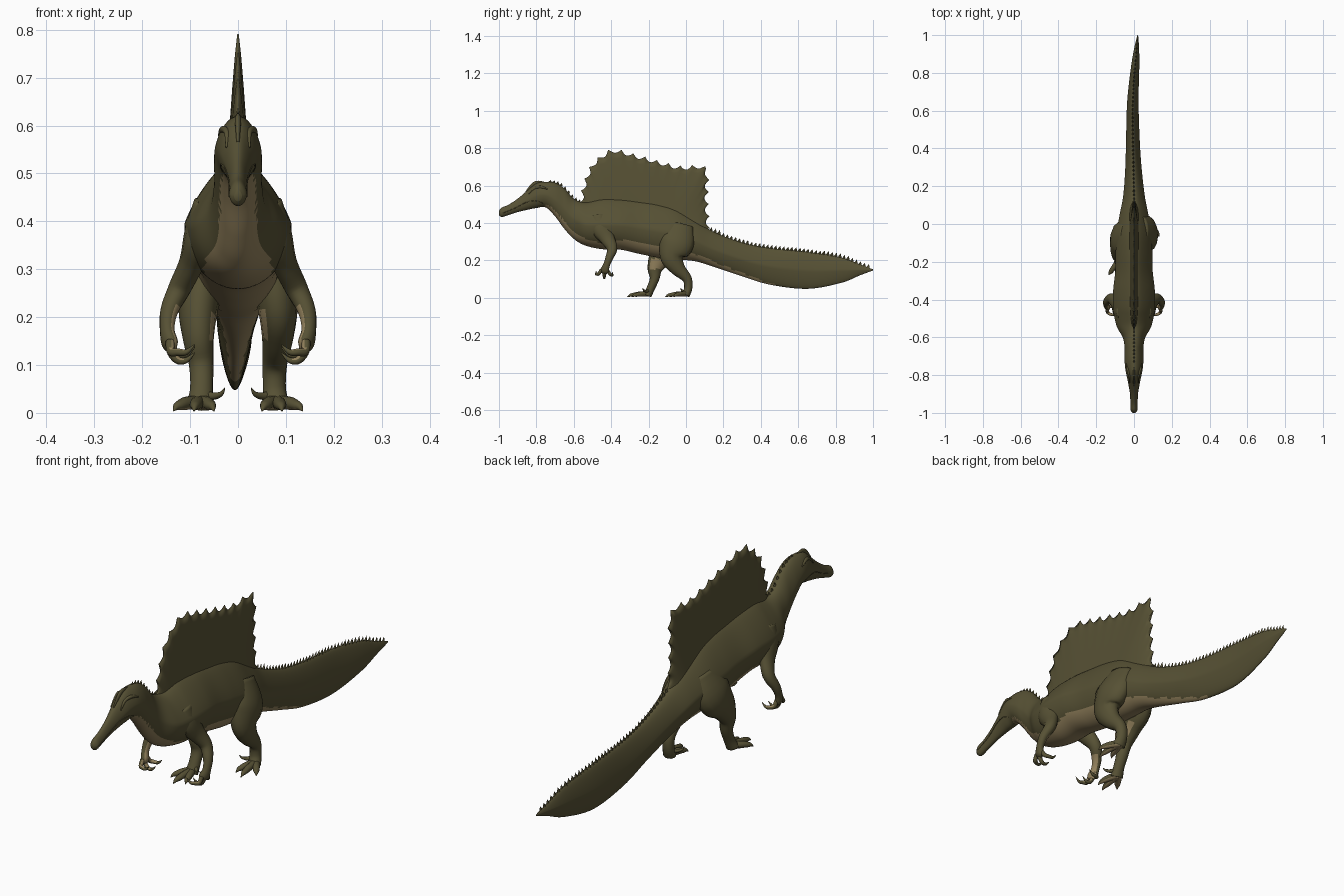
import bpy, math
from mathutils import Vector

if "Cube" in bpy.data.objects:
    bpy.data.objects.remove(bpy.data.objects["Cube"])


def material(name, rgb):
    m = bpy.data.materials.new(name)
    m.use_nodes = True
    m.diffuse_color = (*rgb, 1)
    m.node_tree.nodes["Principled BSDF"].inputs["Base Color"].default_value = (*rgb, 1)
    return m


OLIVE = material("olive_skin", (0.095, 0.083, 0.035))
TAN = material("tan_belly", (0.29, 0.22, 0.108))


def build(name, verts, faces, mats, rule=None, smooth=True):
    me = bpy.data.meshes.new(name)
    me.from_pydata([tuple(v) for v in verts], [], faces)
    for m in mats:
        me.materials.append(m)
    for p in me.polygons:
        p.use_smooth = smooth
        if rule and rule(p.center, p.normal):
            p.material_index = 1
    ob = bpy.data.objects.new(name, me)
    bpy.context.collection.objects.link(ob)


def loft(name, rings, mats, rule=None):
    n = len(rings[0])
    verts = [v for r in rings for v in r]
    faces = [(i * n + j, i * n + (j + 1) % n, (i + 1) * n + (j + 1) % n, (i + 1) * n + j)
             for i in range(len(rings) - 1) for j in range(n)]
    faces += [tuple(reversed(range(n))), tuple(range(len(verts) - n, len(verts)))]
    build(name, verts, faces, mats, rule)


def spline(points, steps):
    """Catmull-Rom interpolation of tuples of any length."""
    pts = [points[0], *points, points[-1]]
    out = []
    for p, q, r, s in zip(pts, pts[1:], pts[2:], pts[3:]):
        for k in range(steps):
            t = k / steps
            out.append(tuple(b + .5 * t * (c - a + t * (2*a - 5*b + 4*c - d + t * (3*(b - c) + d - a)))
                             for a, b, c, d in zip(p, q, r, s)))
    return out + [tuple(points[-1])]


def lerp_table(table, x):
    for (a, u), (b, v) in zip(table, table[1:]):
        if x <= b:
            return u + (v - u) * max(0, x - a) / (b - a)
    return table[-1][1]


def tube(name, points, mats=(OLIVE,), rule=None, steps=5, n=14):
    """Round limb through (x, y, z, radius across, radius along)."""
    rows = spline(points, steps)
    pos = [Vector(r[:3]) for r in rows]
    side, rings = Vector((1, 0, 0)), []
    for i, row in enumerate(rows):
        t = (pos[min(i + 1, len(pos) - 1)] - pos[max(i - 1, 0)]).normalized()
        side = (side - t * side.dot(t)).normalized()
        up = t.cross(side)
        ra, rb = max(row[3], .001), max(row[4], .001)
        rings.append([pos[i] + side * ra * math.cos(a) + up * rb * math.sin(a)
                      for a in (math.tau * k / n for k in range(n))])
    loft(name, rings, mats, rule)


# Body from snout to tail tip: y, centre x, top z, bottom z, half width
BODY = spline([
    (-1, 0, .465, .442, .008), (-.985, 0, .482, .432, .018), (-.95, 0, .497, .442, .018),
    (-.9, 0, .53, .458, .02), (-.85, 0, .572, .47, .028), (-.8, 0, .612, .48, .04),
    (-.75, 0, .62, .483, .048), (-.7, 0, .615, .435, .05), (-.65, 0, .585, .368, .05),
    (-.6, 0, .53, .315, .06), (-.54, 0, .51, .28, .092), (-.45, 0, .53, .26, .11),
    (-.35, 0, .53, .257, .11), (-.25, 0, .52, .235, .099), (-.15, 0, .505, .215, .097),
    (-.05, 0, .475, .205, .092), (.05, 0, .415, .195, .076), (.15, 0, .352, .165, .057),
    (.3, -.003, .295, .115, .043), (.45, -.006, .265, .07, .036), (.65, -.006, .245, .048, .03),
    (.83, .006, .215, .08, .022), (.93, .014, .178, .12, .013), (1, .02, .152, .146, .002)], 8)
TOP_PINCH = [(-.6, .2), (-.48, .42), (0, .42), (.15, .3)]
LOW_PINCH = [(.05, 0), (.3, .3)]


def body_at(y):
    return min(BODY, key=lambda r: abs(r[0] - y))


def body_width(row, s):
    pinch = abs(s) * lerp_table(TOP_PINCH if s > 0 else LOW_PINCH, row[0])
    return row[4] * math.sqrt(max(0, 1 - s * s)) * (1 - pinch)


def body_ring(row, n=72):
    y, cx, top, bot, w = row
    ring = []
    for k in range(n):
        a = -math.tau * k / n
        s = math.sin(a)
        x = math.copysign(body_width(row, s), math.cos(a))
        ring.append((cx + x, y, (top + bot) / 2 + s * (top - bot) / 2))
    return ring


BELLY = [(-.77, -1.1), (-.74, -.72), (-.65, -.62), (-.55, -.66), (-.45, -.76), (-.38, -.68),
         (-.3, -.57), (-.1, -.6), (.15, -.7), (.46, -.93), (.5, -1.1)]


def is_belly(c, normal):
    row = body_at(c.y)
    s = (2 * c.z - row[2] - row[3]) / (row[2] - row[3])
    return s < lerp_table(BELLY, c.y)


loft("body", [body_ring(r) for r in BODY], (OLIVE, TAN), is_belly)

# Back sail: jagged outline joined to a thick base
EDGE = [(-.565, .44), (-.55, .57), (-.51, .69), (-.46, .745), (-.39, .785), (-.28, .76),
        (-.166, .728), (-.03, .695), (.07, .7), (.11, .67), (.108, .53), (.118, .37)]
SCALLOPS, PER, LAYERS = 19, 8, 12
fine = [Vector(p) for p in spline(EDGE, 12)]
dist = [0]
for a, b in zip(fine, fine[1:]):
    dist.append(dist[-1] + (b - a).length)


def edge_point(s):
    d = s * dist[-1]
    return Vector([lerp_table([(u, p[i]) for u, p in zip(dist, fine)], d) for i in (0, 1)])


total = SCALLOPS * PER
columns = []
for i in range(total + 1):
    s = i / total
    p = edge_point(s)
    t = (edge_point(min(1, s + .01)) - edge_point(max(0, s - .01))).normalized()
    f = (i % PER) / PER
    jag = Vector((-t.y, t.x)) * (.022 * abs(2 * f - 1) ** 1.8 - .01)
    base = Vector((-.51 + .58 * s, .36))
    columns.append([(base.lerp(p, v) + jag * v ** 8, .03 * (1 - v) ** .75 + .0015)
                    for v in (k / LAYERS for k in range(LAYERS + 1))])
verts = [(sx * h, q.x, q.y) for sx in (1, -1) for col in columns for q, h in col]
L, half = LAYERS + 1, len(columns) * (LAYERS + 1)
faces = []
for i in range(total):
    for k in range(LAYERS):
        a, b = i * L + k, (i + 1) * L + k
        faces += [(a, b, b + 1, a + 1), (half + a, half + a + 1, half + b + 1, half + b)]
    a, b = i * L + LAYERS, (i + 1) * L + LAYERS
    faces.append((a, b, half + b, half + a))
build("back_sail", verts, faces, (OLIVE,))


# Rows of small spikes on neck and tail
def spike_row(name, start, end, count, height):
    verts, faces = [], []
    for i in range(count):
        y = start + (end - start) * i / (count - 1)
        _, cx, top, _, w = body_at(y)
        n, z, hw = len(verts), top - .006, min(.007, w * .5)
        verts += [(cx - hw, y, z), (cx, y - .013, z), (cx + hw, y, z), (cx, y + .013, z),
                  (cx, y + .008, z + height + .006)]
        faces += [(n + k, n + (k + 1) % 4, n + 4) for k in range(4)]
    build(name, verts, faces, (OLIVE,), smooth=False)


spike_row("tail_spikes", .13, .97, 40, .018)
spike_row("neck_spikes", -.73, -.575, 9, .01)

# Head crest
tube("head_crest", [(0, -.855, .565, .003, .005), (0, -.82, .603, .006, .01),
                    (0, -.795, .616, .006, .01), (0, -.76, .615, .003, .006)])


def skin_point(y, z, sign):
    row = body_at(y)
    s = (2 * z - row[2] - row[3]) / (row[2] - row[3])
    return Vector((sign * body_width(row, s), y, z))


def inner_skin(sign, low, high, facing):
    return lambda c, n: low < c.z < high and n.x * sign < -facing


def is_sole(c, n):
    return n.z < -.6


for sign, side in ((1, "left"), (-1, "right")):
    # Brow ridges and lips
    brow = [skin_point(y, z, sign) for y, z in ((-.84, .555), (-.81, .585), (-.775, .592), (-.74, .58))]
    tube(side + "_brow", [(*p, r, r) for p, r in zip(brow, (.002, .006, .007, .002))])
    lip = [skin_point(y, z, sign) for y, z in
           ((-.98, .452), (-.95, .464), (-.9, .486), (-.85, .512), (-.8, .518), (-.765, .505))]
    tube(side + "_lip", [(*p, .0018, .0018) for p in lip], n=6)

    # Arm and clawed hand
    arm = [(.062, -.47, .44, .03, .04), (.076, -.455, .375, .036, .055), (.096, -.42, .315, .027, .04),
           (.121, -.395, .262, .024, .028), (.143, -.41, .215, .019, .021),
           (.148, -.425, .175, .015, .018), (.142, -.435, .145, .016, .024), (.136, -.438, .13, .008, .014)]
    tube(side + "_arm", [(sign * p[0], *p[1:]) for p in arm], (OLIVE, TAN), inner_skin(sign, 0, .225, .35))
    for i, (dy, tipz) in enumerate(((-.035, .125), (0, .108), (.035, .12))):
        y = -.437 + dy * .45
        finger = [(.142, y, .15, .009, .009), (.14, y + dy * .4, .128, .009, .009),
                  (.126, y + dy * .7, tipz + .002, .008, .008), (.108, y + dy * .8, tipz + .002, .006, .006),
                  (.09, y + dy * .8, tipz + .018, .001, .001)]
        tube(f"{side}_finger_{i + 1}", [(sign * p[0], *p[1:]) for p in finger], (OLIVE, TAN),
             lambda c, n: abs(c.x) > .112 and n.z - n.x * sign > .6, n=10)

    # Leg: the right one steps forward
    joints = ((-.03, -.05, -.075, -.045, .005, .012, -.002) if sign > 0 else
              (-.06, -.08, -.135, -.165, -.168, -.188, -.205))
    shape = ((.042, .39, .03, .07), (.071, .295, .051, .095), (.083, .22, .042, .066),
             (.083, .158, .033, .042), (.077, .103, .026, .026), (.076, .052, .024, .022), (.08, .014, .028, .022))
    tube(side + "_leg", [(sign * x, y, z, ra, rb) for y, (x, z, ra, rb) in zip(joints, shape)],
         (OLIVE, TAN), inner_skin(sign, .155, .21, .7))
    foot = joints[-1]
    for i, (tx, reach) in enumerate(((.05, .085), (.092, .11), (.135, .065))):
        mx = (.08 + tx) / 2
        tube(f"{side}_toe_{i + 1}", [
            (sign * .08, foot + .012, .022, .016, .016), (sign * mx, foot - reach * .4, .02, .014, .014),
            (sign * (mx + tx) / 2, foot - reach * .7, .016, .012, .011),
            (sign * (mx + 3 * tx) / 4, foot - reach * .85, .013, .008, .008),
            (sign * tx, foot - reach, .004, .001, .001)], (OLIVE, TAN), is_sole, n=10)
    tube(side + "_dewclaw", [(sign * .07, foot + .01, .04, .01, .01), (sign * .052, foot - .005, .035, .008, .008),
                             (sign * .035, foot - .02, .04, .005, .005), (sign * .028, foot - .028, .052, .001, .001)], n=8)
